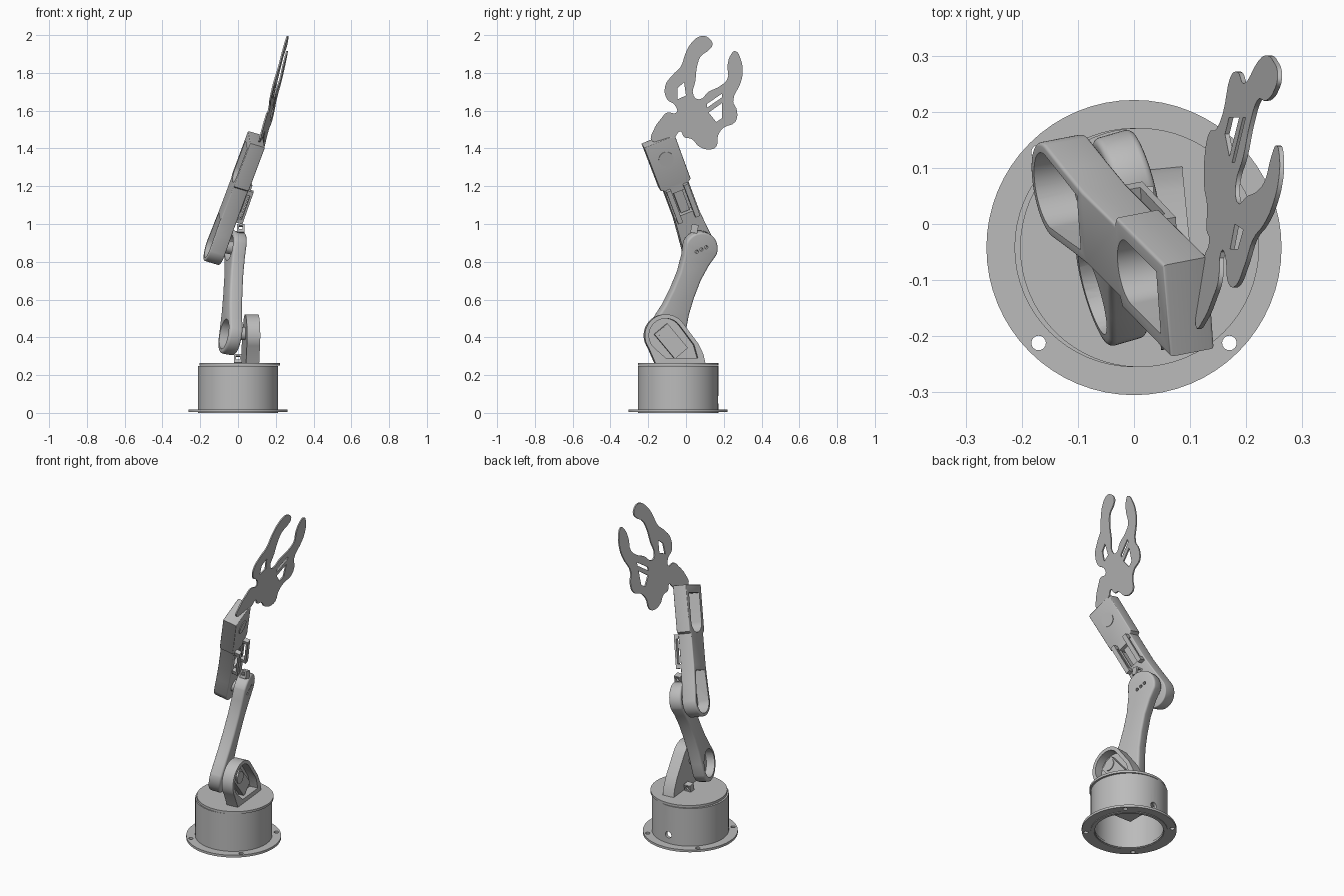
import bpy, bmesh
from math import sin, cos, pi, radians
from mathutils import Matrix, Vector

cube = bpy.data.objects.get("Cube")
if cube:
    bpy.data.objects.remove(cube, do_unlink=True)

grey = bpy.data.materials.new("plain grey")
grey.use_nodes = True
grey.diffuse_color = (0.5, 0.5, 0.5, 1)
grey.node_tree.nodes["Principled BSDF"].inputs["Base Color"].default_value = (0.5, 0.5, 0.5, 1)


def frame(origin, normal, up):
    """Local u, v, w axes: w is the normal, v lies close to up."""
    w = Vector(normal).normalized()
    v = Vector(up)
    v = (v - w * v.dot(w)).normalized()
    m = Matrix((v.cross(w), v, w)).transposed().to_4x4()
    m.translation = origin
    return m


def arc(u, v, r, start=0, end=360, n=32):
    last = n if end - start == 360 else n - 1
    angles = [radians(start + (end - start) * i / last) for i in range(n)]
    return [(u + r * cos(a), v + r * sin(a)) for a in angles]


def rect(u, v, w, h):
    return [(u - w / 2, v - h / 2), (u + w / 2, v - h / 2), (u + w / 2, v + h / 2), (u - w / 2, v + h / 2)]


def limb(r, sides, cap=()):
    """Rounded lower end, mirrored sides, optional rounded upper end."""
    left = [(-h, s) for h, s in reversed(sides)]
    return arc(0, 0, r, 180, 360) + list(sides) + list(cap) + left


def plate(name, loops, lo, hi, matrix, bevel=0.0, smooth=False):
    """Extrude an outline, with any further loops as holes, along local w."""
    curve = bpy.data.curves.new(name, "CURVE")
    curve.dimensions = "2D"
    curve.fill_mode = "BOTH"
    curve.extrude = (hi - lo) / 2 - bevel
    curve.bevel_depth, curve.offset, curve.bevel_resolution = bevel, -bevel, 2
    curve.resolution_u = 4
    for k, loop in enumerate(loops):
        curved = smooth and k == 0
        spline = curve.splines.new("BEZIER" if curved else "POLY")
        points = spline.bezier_points if curved else spline.points
        points.add(len(loop) - 1)
        for p, (u, v) in zip(points, loop):
            p.co = (u, v, 0) if curved else (u, v, 0, 1)
            if curved:
                p.handle_left_type = p.handle_right_type = "AUTO"
        spline.use_cyclic_u = True
    temp = bpy.data.objects.new(name, curve)
    bpy.context.collection.objects.link(temp)
    mesh = bpy.data.meshes.new_from_object(temp.evaluated_get(bpy.context.evaluated_depsgraph_get()))
    bpy.data.objects.remove(temp, do_unlink=True)
    bm = bmesh.new()
    bm.from_mesh(mesh)
    bmesh.ops.remove_doubles(bm, verts=bm.verts, dist=0.0001)
    bmesh.ops.transform(bm, matrix=matrix @ Matrix.Translation((0, 0, (lo + hi) / 2)), verts=bm.verts)
    bmesh.ops.recalc_face_normals(bm, faces=bm.faces)
    bm.to_mesh(mesh)
    bm.free()
    obj = bpy.data.objects.new(name, mesh)
    bpy.context.collection.objects.link(obj)
    finish(obj)
    return obj


def finish(obj):
    mesh = obj.data
    mesh.materials.clear()
    mesh.materials.append(grey)
    for p in mesh.polygons:
        p.use_smooth = True
        p.material_index = 0
    mesh.set_sharp_from_angle(angle=radians(35))


def cut(body, cutter):
    mod = body.modifiers.new("cut", "BOOLEAN")
    mod.operation, mod.object, mod.solver = "DIFFERENCE", cutter, "EXACT"
    mesh = bpy.data.meshes.new_from_object(body.evaluated_get(bpy.context.evaluated_depsgraph_get()))
    body.modifiers.clear()
    body.data = mesh
    bpy.data.objects.remove(cutter, do_unlink=True)
    finish(body)


UP = (0, 0, 1)

# Base: drilled flange, hollow drum with a cable hole, turntable on top
base = frame((0, -0.042, 0), UP, (0, 1, 0))
screws = [arc(x, y, 0.013, n=16) for x in (-0.17, 0.17) for y in (-0.17, 0.17)]
plate("flange", [arc(0, 0, 0.263, n=64), arc(0, 0, 0.19, n=48)] + screws, 0.004, 0.018, base)
drum = plate("drum", [arc(0, 0, 0.213, n=64), arc(0, 0, 0.195, n=64)], 0, 0.248, base)
cut(drum, plate("cable_cutter", [arc(0, 0.07, 0.02, n=20)], -0.05, 0.05, frame((0, 0.165, 0), (0, -1, 0), UP)))
plate("drum_ceiling", [arc(0, 0, 0.196, n=64)], 0.235, 0.248, base)
plate("turntable", [arc(0.01, 0, 0.213, n=64)], 0.25, 0.264, base)
plate("base_servo", [rect(0.05, 0, 0.2, 0.1)], 0.1, 0.235, base)

# Shoulder bracket, hollow towards the left, with its servo
lug = frame((0.065, -0.04, 0), (1, 0.1, 0), UP)
outline = [(-0.125, 0.262)] + list(reversed(arc(-0.07, 0.41, 0.112, 35, 215))) + [(0.1, 0.37), (0.13, 0.31), (0.14, 0.262)]
bracket = plate("shoulder_bracket", [outline], -0.035, 0.035, lug)
hollow = [(-0.07, 0.29)] + list(reversed(arc(-0.07, 0.41, 0.09, 35, 225))) + [(0.08, 0.36), (0.1, 0.29)]
cut(bracket, plate("bracket_cutter", [hollow], -0.015, 0.06, lug))
turned = lug @ Matrix.Translation((-0.04, 0.38, 0)) @ Matrix.Rotation(radians(-50), 4, "Z")
plate("shoulder_servo", [rect(0, 0, 0.17, 0.09)], -0.02, 0.015, turned)
plate("shoulder_hub", [arc(-0.07, 0.42, 0.035)], -0.09, 0.02, lug)

# Upper arm: waisted shell open on its right side at both joints
shoulder, elbow = Vector((-0.04, -0.11, 0.412)), Vector((-0.022, 0.07, 0.872))
arm_axis = elbow - shoulder
reach = arm_axis.length
arm = frame(shoulder, (0.93, 0.27, -0.16), arm_axis)
waist = [(0.088, 0.07), (0.072, 0.15), (0.064, 0.24), (0.063, 0.34), (0.075, 0.43)]
upper = plate("upper_arm", [limb(0.104, waist, arc(0, reach, 0.092, 0, 180))], -0.036, 0.036, arm, 0.012)
for v, r in ((0, 0.08), (reach, 0.07)):
    cut(upper, plate("joint_cutter", [arc(0, v, r)], -0.06, 0.012, arm))
for u, v in ((0, 0), (0.02, 0.02), (-0.02, -0.02)):
    cut(upper, plate("bolt_cutter", [arc(u, reach + v, 0.009, n=12)], 0, 0.06, arm))
plate("elbow_hub", [arc(0, reach, 0.035)], -0.07, 0.014, arm)

# Forearm: shell open on its right side, wider box at the wrist
elbow_pin = Vector((-0.115, 0.066, 0.878))
fore_axis = (0.314, -0.334, 0.888)
fore = frame(elbow_pin, (0.93, 0.18, -0.28), fore_axis)
sides = [(0.078, 0.1), (0.07, 0.2), (0.07, 0.375), (0.086, 0.385), (0.088, 0.645)]
forearm = plate("forearm", [limb(0.088, sides)], -0.042, 0.042, fore, 0.006)
cut(forearm, plate("elbow_cutter", [limb(0.07, [(0.06, 0.1), (0.052, 0.17)])], -0.07, 0.028, fore))
wrist_hole = [(-0.06, 0.6)] + arc(0, 0.44, 0.06, 180, 360) + [(0.06, 0.6)]
cut(forearm, plate("wrist_cutter", [wrist_hole], -0.07, 0.028, fore))
cut(forearm, plate("window_cutter", [rect(0, 0.28, 0.09, 0.13)], -0.02, 0.07, fore))
plate("wrist_cap", [arc(0, 0.54, 0.04)], 0.035, 0.046, fore)

# Servo cradle on the inner face of the forearm, open from front to back
cradle = frame(elbow_pin, fore.col[1].to_3d().cross(fore.col[2].to_3d()), fore_axis)
for w in (-0.062, 0.036):
    plate("servo_cradle", [rect(-0.055, 0.28, 0.05, 0.19), rect(-0.052, 0.28, 0.032, 0.14)], w, w + 0.026, cradle)
plate("forearm_servo", [rect(0, 0.28, 0.05, 0.12)], -0.03, 0.02, fore)

# Small cable clips beside the elbow and on the turntable
for name, spot in (("elbow_clip", (0.015, 0.045, 0.975)), ("turntable_clip", (0.0, -0.03, 0.285))):
    clip = frame(spot, (0, -1, 0.2), UP)
    plate(name, [rect(0, 0, 0.04, 0.045), rect(0, 0.004, 0.02, 0.02)], -0.018, 0.018, clip)

# Gripper: flat sheet, leaning outwards, with two curved fingers and cut windows
sheet = Matrix(((0.0885, 0.226, 1, -0.196), (1, 0, 0, 0), (0, 1, 0, 0), (0, 0, 0, 1)))
palm = [(-.06, 1.46), (-.18, 1.44), (-.17, 1.5), (-.13, 1.56), (-.1, 1.59), (-.05, 1.59), (-.06, 1.63), (-.1, 1.66)]
long_finger = [(-.11, 1.73), (-.07, 1.79), (-.03, 1.83), (0, 1.91), (.03, 1.96), (.08, 1.995), (.12, 1.985),
               (.14, 1.95), (.12, 1.92), (.08, 1.89), (.06, 1.84), (.05, 1.76), (.04, 1.68), (.07, 1.66)]
short_finger = [(.12, 1.7), (.18, 1.73), (.22, 1.77), (.22, 1.84), (.24, 1.9), (.26, 1.915), (.29, 1.87),
                (.3, 1.8), (.29, 1.75), (.25, 1.65), (.27, 1.6), (.26, 1.54)]
heel = [(.2, 1.51), (.17, 1.47), (.16, 1.41), (.13, 1.395), (.07, 1.41), (.03, 1.45), (-.01, 1.46), (-.03, 1.49)]
windows = [[(-.045, 1.72), (-.01, 1.75), (0, 1.68), (-.045, 1.66)],
           [(.11, 1.635), (.19, 1.69), (.19, 1.67), (.11, 1.615)],
           [(.12, 1.59), (.19, 1.64), (.19, 1.56), (.16, 1.54)]]
plate("gripper", [palm + long_finger + short_finger + heel] + windows, -0.004, 0.004, sheet, smooth=True)
